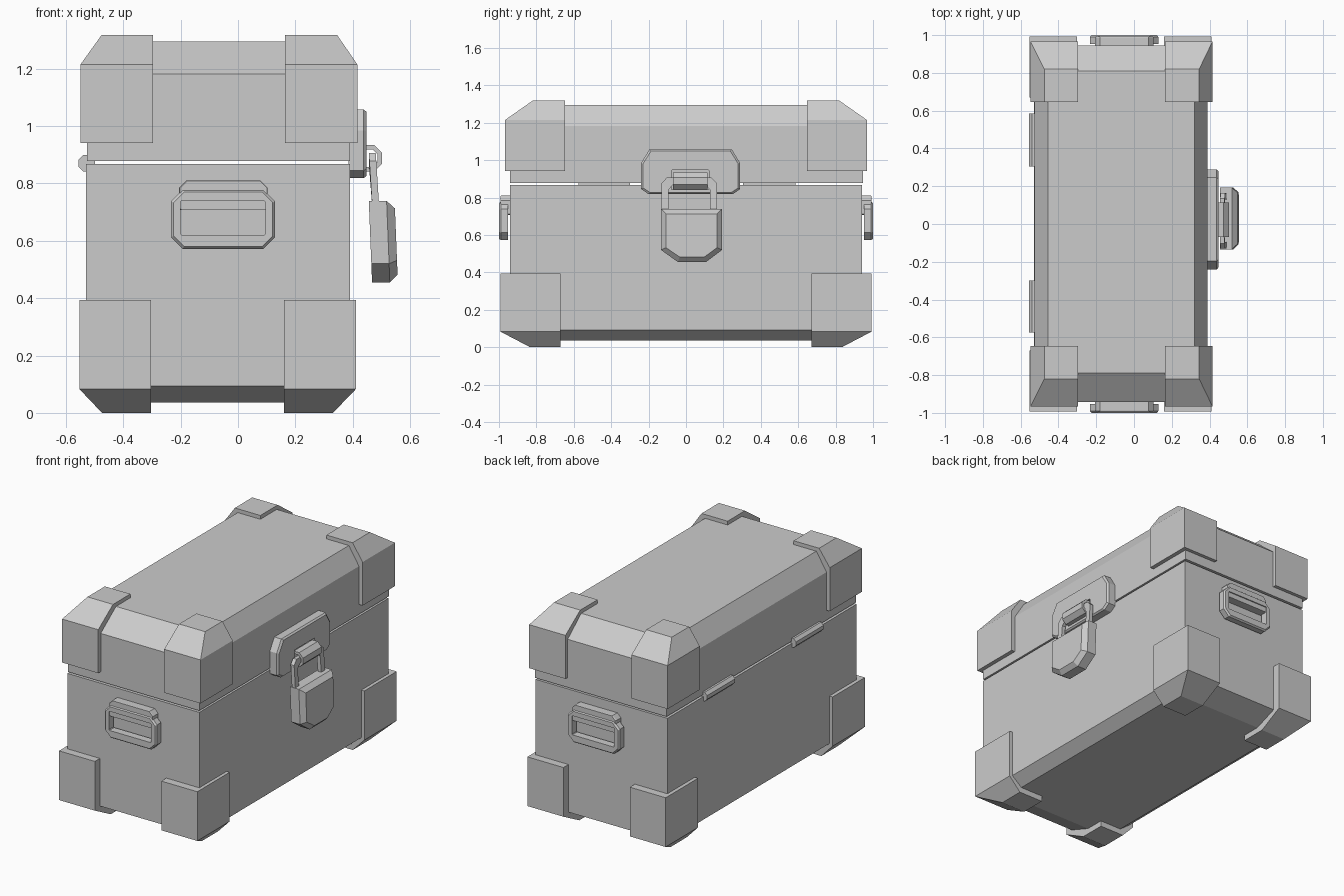
import bpy
import math

if "Cube" in bpy.data.objects:
    bpy.data.objects.remove(bpy.data.objects["Cube"])

GREY = bpy.data.materials.new("plain grey")
GREY.diffuse_color = (0.6, 0.6, 0.6, 1)
GREY.use_nodes = True
GREY.node_tree.nodes["Principled BSDF"].inputs["Base Color"].default_value = GREY.diffuse_color


def loft(name, rings, closed=False):
    """Skin a row of equal point rings; cap the ends, or join them when closed."""
    n = len(rings[0])
    verts = [p for ring in rings for p in ring]
    faces = []
    for i in range(len(rings) if closed else len(rings) - 1):
        a, b = i * n, (i + 1) % len(rings) * n
        for j in range(n):
            k = (j + 1) % n
            faces.append((a + j, a + k, b + k, b + j))
    if not closed:
        faces += [tuple(range(n))[::-1], tuple(range(len(verts) - n, len(verts)))]
    mesh = bpy.data.meshes.new(name)
    mesh.from_pydata(verts, [], faces)
    mesh.materials.append(GREY)
    obj = bpy.data.objects.new(name, mesh)
    bpy.context.collection.objects.link(obj)
    bpy.context.view_layer.objects.active = obj
    bpy.ops.object.select_all(action='DESELECT')
    obj.select_set(True)
    bpy.ops.object.mode_set(mode='EDIT')
    bpy.ops.mesh.select_all(action='SELECT')
    bpy.ops.mesh.normals_make_consistent(inside=False)
    bpy.ops.object.mode_set(mode='OBJECT')
    return obj


def rect(x0, x1, y0, y1, z):
    return [(x0, y0, z), (x1, y0, z), (x1, y1, z), (x0, y1, z)]


def octagon(u0, u1, v0, v1, c):
    """Rectangle outline with corners cut by c."""
    return [(u0 + c, v0), (u1 - c, v0), (u1, v0 + c), (u1, v1 - c),
            (u1 - c, v1), (u0 + c, v1), (u0, v1 - c), (u0, v0 + c)]


def circle(r, n=8):
    return [(r * math.cos((i + .5) * math.tau / n), r * math.sin((i + .5) * math.tau / n))
            for i in range(n)]


# box with a sloped foot, and lid with sloped top edges
loft("chest_body", [rect(-.455, .32, -.79, .79, .036), rect(-.53, .39, -.942, .942, .093),
                    rect(-.53, .39, -.942, .942, .868)])
loft("chest_lid", [rect(-.527, .39, -.942, .945, .879), rect(-.527, .39, -.942, .945, 1.182),
                   rect(-.455, .32, -.79, .81, 1.294)])

# corner guards: (outer, inset, inner) distance for each side
for sx, xs_low, xs_top in ((-1, (-.553, -.474, -.303), (-.549, -.475, -.297)),
                           (1, (.411, .331, .16), (.416, .345, .163))):
    for sy in (-1, 1):
        side = ("left" if sx < 0 else "right") + ("_front" if sy < 0 else "_back")
        xo, xi, xn = xs_low
        yo, yi, yn = .992 * sy, .834 * sy, .67 * sy
        loft("lower_corner_" + side, [rect(xi, xn, yi, yn, 0), rect(xo, xn, yo, yn, .083),
                                      rect(xo, xn, yo, yn, .393)])
        xo, xi, xn = xs_top
        yo, yi, yn = .967 * sy, .82 * sy, .647 * sy
        loft("upper_corner_" + side, [rect(xo, xn, yo, yn, .941), rect(xo, xn, yo, yn, 1.215),
                                      rect(xi, xn, yi, yn, 1.318)])

# end handles: an open frame hanging from a mounting block
for s, end in ((-1, "front"), (1, "back")):
    def at(pts, y):
        return [(u, s * y, v) for u, v in pts]
    outer = octagon(-.233, .129, .572, .778, .04)
    face = octagon(-.225, .121, .58, .77, .037)
    hole = octagon(-.2, .095, .62, .74, .004)
    loft("handle_frame_" + end, [at(outer, .952), at(outer, .99), at(face, 1.0),
                                 at(hole, 1.0), at(hole, .952)], closed=True)
    block = octagon(-.206, .103, .707, .81, .025)
    block[0], block[7] = (-.2, .707), (-.206, .713)
    block[1], block[2] = (.097, .707), (.103, .713)
    loft("handle_block_" + end, [at(block, .93), at(block, .985),
                                 at([(u * .98, v * .98 + .015) for u, v in block], .993)])

# rear hinges
for y0, y1, end in ((-.575, -.3, "front"), (.305, .585, "back")):
    loft("hinge_" + end, [[(-.528 + u, y, .87 + v) for u, v in circle(.031)] for y in (y0, y1)])

# latch plate with a window for the staple
plate = [(-.2, .818), (.25, .818), (.289, .845), (.289, .985),
         (.245, 1.058), (-.195, 1.058), (-.24, .985), (-.24, .845)]
window = [(-.075, .842), (.12, .842), (.122, .845), (.122, .943),
          (.12, .946), (-.075, .946), (-.077, .943), (-.077, .845)]


def at_x(pts, x):
    return [(x, u, v) for u, v in pts]


small = [(.025 + (u - .025) * .96, .935 + (v - .935) * .93) for u, v in plate]
loft("latch_plate", [at_x(plate, .385), at_x(plate, .438), at_x(small, .448),
                     at_x(window, .448), at_x(window, .385)], closed=True)

# hollow staple tube
loft("staple_tube", [[(.456 + u, y, .888 + v) for u, v in circle(r)]
                     for r, y in ((.05, -.07), (.05, .115), (.033, .115), (.033, -.07))],
     closed=True)

# shackle: square-section bow through the tube
path = [(-.112, .72), (-.112, .86), (-.085, .888), (.118, .888), (.147, .86), (.147, .72)]
cx, cz, rings = .018, .72, []
for y, z in path:
    lean = .468 + (.89 - z) * .07
    iy = y + (.018 if y < cx else -.018)
    oy = y - (.018 if y < cx else -.018)
    up = .018 if z > .8 else 0
    rings.append([(lean - .012, oy, z + up), (lean + .012, oy, z + up),
                  (lean + .012, iy, z - up), (lean - .012, iy, z - up)])
loft("shackle", rings)

# padlock body with a bevelled front, leaning slightly outward
shape = [(-.134, .739), (.193, .739), (.193, .52), (.107, .455), (-.043, .455), (-.134, .52)]
front = [(-.107, .713), (.166, .713), (.166, .532), (.098, .482), (-.034, .482), (-.107, .532)]


def leaning(pts, x):
    return [(x + (.739 - v) * .04, u, v) for u, v in pts]


loft("padlock_body", [leaning(shape, .456), leaning(shape, .518), leaning(front, .546)])
